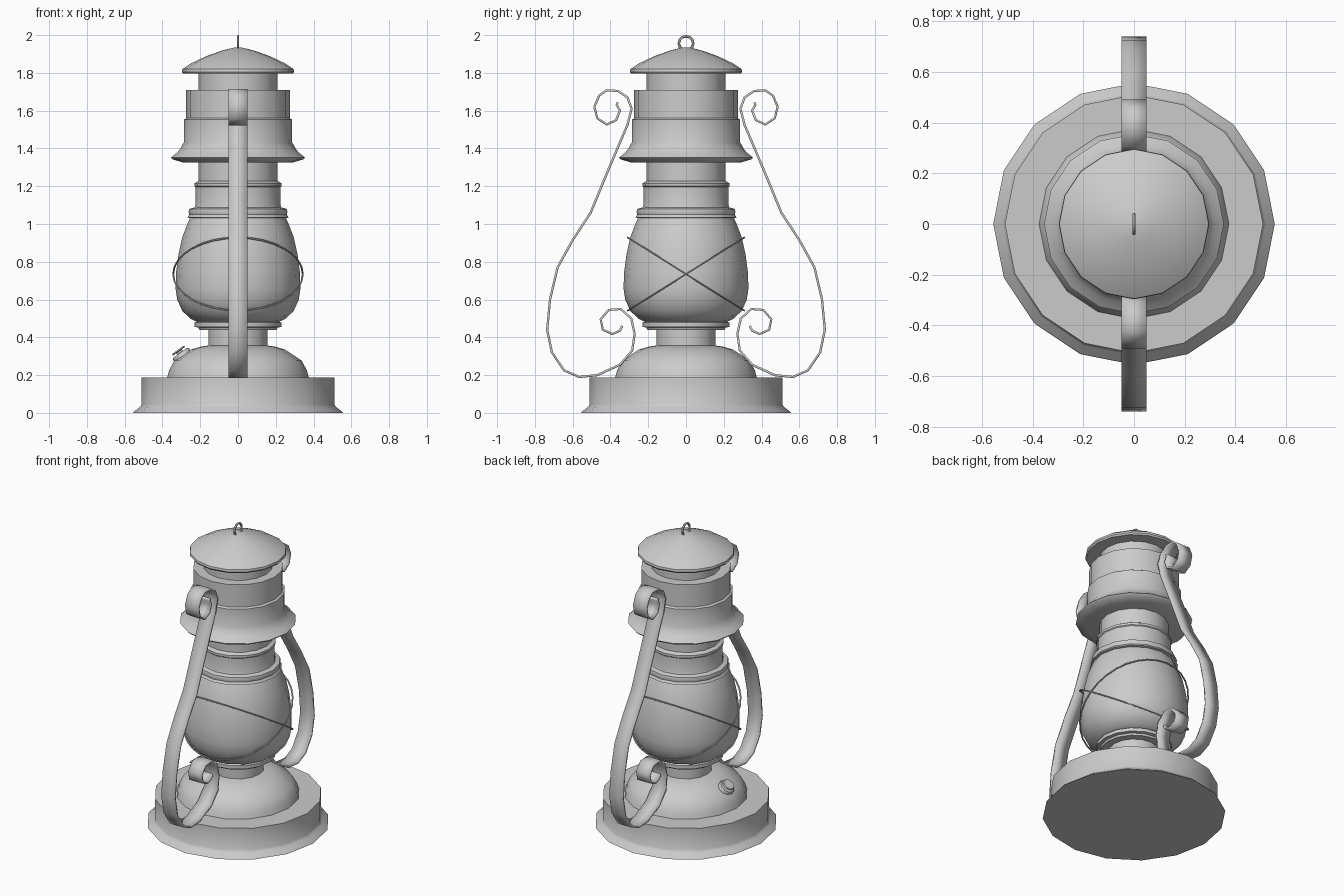
import bpy, bmesh, math
from mathutils import Vector

if "Cube" in bpy.data.objects:
    bpy.data.objects.remove(bpy.data.objects["Cube"])

SIDES = 16


def finish(name, bm, smooth=True):
    bmesh.ops.recalc_face_normals(bm, faces=bm.faces[:])
    mesh = bpy.data.meshes.new(name)
    bm.to_mesh(mesh)
    bm.free()
    ob = bpy.data.objects.new(name, mesh)
    bpy.context.collection.objects.link(ob)
    bpy.ops.object.select_all(action='DESELECT')
    ob.select_set(True)
    bpy.context.view_layer.objects.active = ob
    if smooth:
        bpy.ops.object.shade_smooth_by_angle(angle=math.radians(38))
    return ob


def lathe(name, profile, sides=SIDES):
    """Closed turned solid from (radius, height) points, bottom to top."""
    bm = bmesh.new()
    rings = []
    for r, z in profile:
        rings.append([bm.verts.new((r * math.cos(a), r * math.sin(a), z))
                      for a in (2 * math.pi * i / sides for i in range(sides))])
    for lo, hi in zip(rings, rings[1:]):
        for i in range(sides):
            j = (i + 1) % sides
            bm.faces.new((lo[i], lo[j], hi[j], hi[i]))
    bm.faces.new(rings[0][::-1])
    bm.faces.new(rings[-1])
    return finish(name, bm)


def wire_loop(name, point, count, radius, sides=6):
    """Round wire along a closed loop given by point(angle)."""
    bm = bmesh.new()
    pts = [Vector(point(2 * math.pi * i / count)) for i in range(count)]
    centre = sum(pts, Vector()) / count
    normal = (pts[0] - centre).cross(pts[count // 4] - centre).normalized()
    rings = []
    for p in pts:
        out = (p - centre).normalized()
        rings.append([bm.verts.new(p + radius * (math.cos(a) * out + math.sin(a) * normal))
                      for a in (2 * math.pi * k / sides for k in range(sides))])
    for i in range(count):
        a, b = rings[i], rings[(i + 1) % count]
        for k in range(sides):
            m = (k + 1) % sides
            bm.faces.new((a[k], a[m], b[m], b[k]))
    return finish(name, bm)


# Base and fuel tank
lathe("base", [(0.556, 0), (0.55, 0.008), (0.52, 0.03), (0.51, 0.045), (0.51, 0.188)])
lathe("fuel_tank", [(0.377, 0.18), (0.365, 0.225), (0.337, 0.277), (0.25, 0.335),
                    (0.20, 0.35), (0.14, 0.36)])
lathe("burner_neck", [(0.157, 0.345), (0.157, 0.45)])
lathe("burner_plate", [(0.205, 0.44), (0.21, 0.452), (0.23, 0.455), (0.23, 0.478), (0.21, 0.488)])

# Glass globe
lathe("globe", [(0.20, 0.475), (0.25, 0.497), (0.295, 0.54), (0.322, 0.60), (0.331, 0.66),
                (0.327, 0.75), (0.315, 0.84), (0.295, 0.93), (0.268, 1.0), (0.25, 1.04)])

# Collar and chimney
lathe("globe_collar", [(0.25, 1.03), (0.268, 1.035), (0.258, 1.05), (0.262, 1.065),
                       (0.258, 1.08), (0.23, 1.088), (0.226, 1.10), (0.226, 1.195),
                       (0.231, 1.20), (0.231, 1.215), (0.21, 1.228)])
lathe("chimney", [(0.21, 1.2), (0.21, 1.81)])

# Hood and cap
lathe("hood", [(0.29, 1.325), (0.345, 1.342), (0.355, 1.352), (0.32, 1.38), (0.305, 1.40),
               (0.287, 1.432), (0.287, 1.552), (0.274, 1.56), (0.274, 1.71)])
lathe("cap", [(0.29, 1.796), (0.297, 1.806), (0.295, 1.82), (0.25, 1.85), (0.17, 1.888),
              (0.08, 1.92), (0.02, 1.934)])
wire_loop("hanging_ring", lambda a: (0, 0.038 * math.cos(a), 1.956 + 0.038 * math.sin(a)), 12, 0.007)

# Crossed wire guards around the globe
for side, s in (("front", 1), ("back", -1)):
    wire_loop("guard_wire_" + side,
              lambda a: (0.343 * math.cos(a), s * 0.308 * math.sin(a), 0.735 - 0.193 * math.sin(a)),
              32, 0.005)

# Scrolled side straps, mirrored front to back
path = [(.362, 1.645), (.367, 1.63), (.35, 1.60), (.37, 1.55), (.42, 1.527), (.47, 1.56), (.485, 1.62),
        (.46, 1.68), (.42, 1.708), (.36, 1.704), (.31, 1.67), (.288, 1.61), (.31, 1.525),
        (.41, 1.29), (.505, 1.06), (.60, .915), (.68, .77), (.72, .60), (.735, .44), (.71, .32),
        (.645, .225), (.565, .19), (.47, .2), (.35, .255), (.285, .33), (.272, .42), (.29, .50),
        (.345, .55), (.41, .545), (.452, .495), (.44, .44), (.39, .418), (.35, .435), (.337, .46)]
bm = bmesh.new()
rows = [[bm.verts.new((x, y, z)) for x in (-0.05, 0.05)] for y, z in path]
for a, b in zip(rows, rows[1:]):
    bm.faces.new((a[0], a[1], b[1], b[0]))
strap = finish("side_strap", bm)
thick = strap.modifiers.new("thickness", 'SOLIDIFY')
thick.thickness = 0.012
thick.offset = 0
mirror = strap.modifiers.new("mirror", 'MIRROR')
mirror.use_axis = (False, True, False)

# Filler cap, tilted out from the tank
tilt = (0, -math.radians(36), 0)
for name, prof in (("filler_neck", [(0.052, -0.03), (0.052, 0.008), (0.046, 0.016)]),
                   ("filler_stem", [(0.018, 0.01), (0.018, 0.03)]),
                   ("filler_cap", [(0.036, 0.026), (0.041, 0.03), (0.036, 0.036)])):
    part = lathe(name, prof, 10)
    part.location = (-0.297, 0, 0.305)
    part.rotation_euler = tilt
